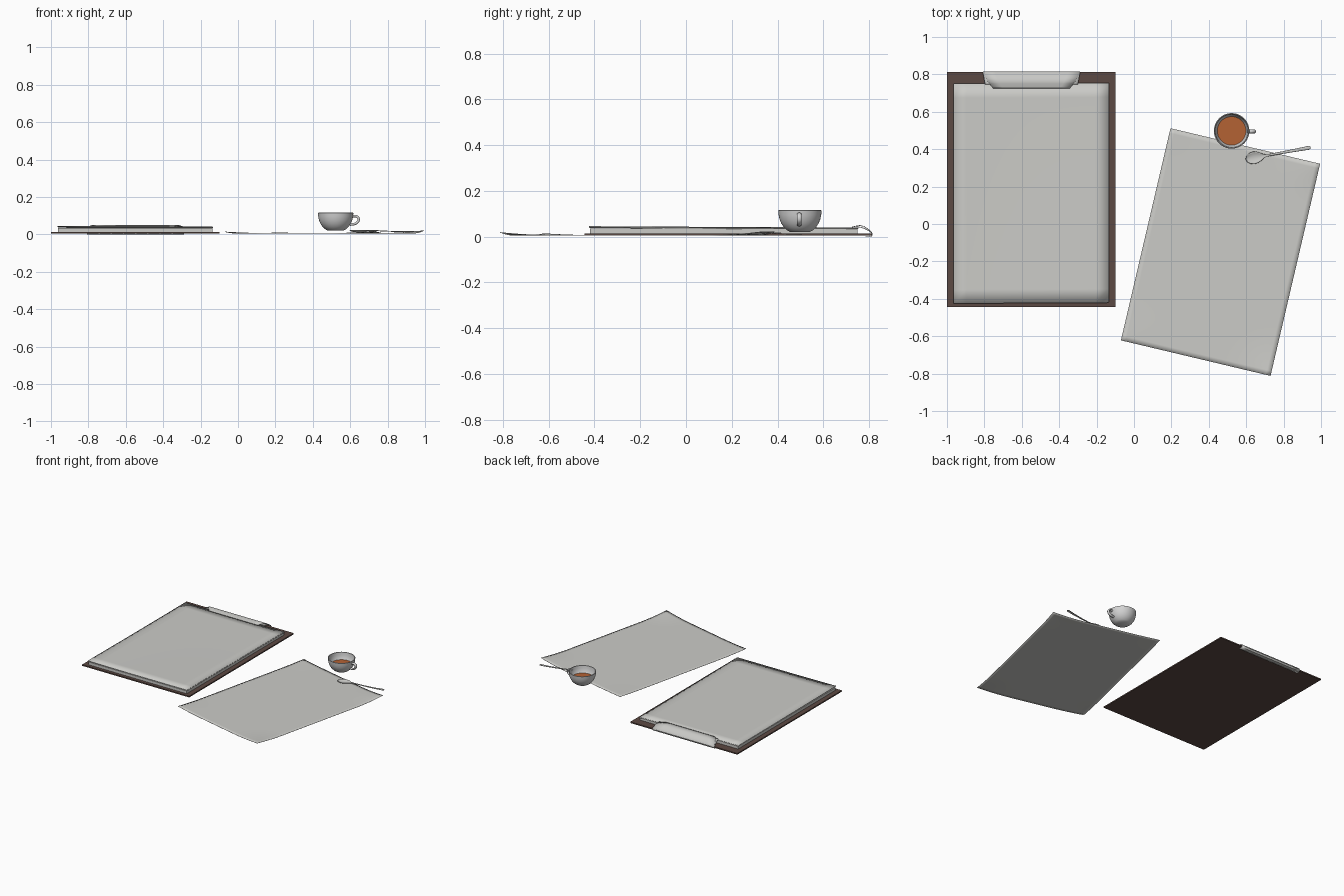
import bpy, bmesh, math
from mathutils import Vector

if "Cube" in bpy.data.objects:
    bpy.data.objects.remove(bpy.data.objects["Cube"])


def material(name, rgb):
    m = bpy.data.materials.new(name)
    m.diffuse_color = (*rgb, 1)
    m.use_nodes = True
    m.node_tree.nodes["Principled BSDF"].inputs["Base Color"].default_value = m.diffuse_color
    return m


PAPER = material("paper grey", (0.60, 0.60, 0.575))
METAL = material("metal grey", (0.58, 0.58, 0.56))
CHINA = material("china white", (0.66, 0.66, 0.66))
BOARD = material("dark brown board", (0.107, 0.067, 0.056))
COFFEE = material("coffee brown", (0.456, 0.122, 0.034))


def finish(name, bm, mat, thick=0, offset=0, smooth=True):
    me = bpy.data.meshes.new(name)
    bm.to_mesh(me)
    bm.free()
    ob = bpy.data.objects.new(name, me)
    bpy.context.collection.objects.link(ob)
    me.materials.append(mat)
    if thick:
        s = ob.modifiers.new("thickness", "SOLIDIFY")
        s.thickness, s.offset = thick, offset
    if smooth:
        bpy.ops.object.select_all(action="DESELECT")
        ob.select_set(True)
        bpy.context.view_layer.objects.active = ob
        bpy.ops.object.shade_smooth_by_angle(angle=math.radians(40))
    return ob


def box(name, lo, hi, mat):
    bm = bmesh.new()
    bmesh.ops.create_cube(bm, size=1)
    for v in bm.verts:
        v.co = [l + (c + 0.5) * (h - l) for c, l, h in zip(v.co, lo, hi)]
    return finish(name, bm, mat, smooth=False)


def surface(name, nu, nv, fn, mat, thick=0, offset=0, wrap=False):
    """Grid of quads over fn(u, v), u and v from 0 to 1."""
    bm = bmesh.new()
    cols = nu if wrap else nu + 1
    g = [[bm.verts.new(fn(i / nu, j / nv)) for i in range(cols)] for j in range(nv + 1)]
    for j in range(nv):
        for i in range(nu):
            k = (i + 1) % cols
            bm.faces.new((g[j][i], g[j][k], g[j + 1][k], g[j + 1][i]))
    bmesh.ops.remove_doubles(bm, verts=bm.verts, dist=1e-6)
    return finish(name, bm, mat, thick, offset)


def table(rows, t):
    """Linear interpolation through evenly numbered rows."""
    x = t * (len(rows) - 1)
    i = min(int(x), len(rows) - 2)
    return [a + (b - a) * (x - i) for a, b in zip(rows[i], rows[i + 1])]


# clipboard and stacked paper
box("clipboard", (-1, -0.444, 0.005), (-0.1, 0.812, 0.014), BOARD)
box("paper_stack", (-0.963, -0.42, 0.014), (-0.137, 0.75, 0.035), PAPER)


def top_sheet(u, v):
    z = 0.037 + 0.005 * (1 - v) ** 1.5 + 0.003 * (1 - u) ** 4
    return (-0.965 + 0.828 * u, -0.425 + 1.173 * v + 0.004 * u, z)


surface("top_sheet", 12, 16, top_sheet, PAPER, 0.002)
surface("second_sheet", 12, 16, lambda u, v: Vector(top_sheet(u, v)) + Vector((0.003, 0.003, -0.003)),
        PAPER, 0.002)

# clip: curved plate hooked round the back edge of the board (y, z, half width)
CLIP = [(0.785, 0.002, 0.26), (0.811, 0.002, 0.26), (0.815, 0.012, 0.26), (0.808, 0.023, 0.258),
        (0.795, 0.034, 0.252), (0.778, 0.045, 0.243), (0.76, 0.049, 0.232),
        (0.742, 0.046, 0.218), (0.726, 0.042, 0.205)]


def clip(u, v):
    y, z, w = table(CLIP, v)
    return (-0.548 + w * (2 * u - 1), y, z)


surface("clip_jaw", 8, 16, clip, METAL, 0.003)

# side flaps of the clip, slightly lower than the jaw
for name, side in (("left", -1), ("right", 1)):
    surface(f"clip_flap_{name}", 2, 8,
            lambda u, v: (-0.548 + side * (0.19 + (0.058 + 0.012 * v) * u), 0.745 + 0.066 * v,
                          0.043 - 0.026 * v ** 2), METAL, 0.003)


# loose sheet with curled corners
A, B, D = Vector((-0.07, -0.622, 0)), Vector((0.73, -0.812, 0)), Vector((0.195, 0.512, 0))


def loose_sheet(u, v):
    p = A + (B - A) * u + (D - A) * v
    z = 0.006
    for cu, cv, h in ((0, 0, 0.008), (1, 0, 0.013), (1, 1, 0.015), (0, 1, 0.004)):
        d = math.hypot((u - cu) * 0.82, (v - cv) * 1.165)
        z += h * max(0, 1 - d / 0.25) ** 2
    p.z = z
    return p


surface("loose_sheet", 32, 44, loose_sheet, PAPER, 0.0015)

# cup: outer wall, rim and inner wall turned about its axis (radius, z)
CX, CY = 0.522, 0.498
CUP = [(0, 0.02), (0.042, 0.02), (0.056, 0.028), (0.07, 0.041), (0.081, 0.057), (0.089, 0.076),
       (0.093, 0.095), (0.095, 0.114), (0.092, 0.116), (0.089, 0.114), (0.087, 0.095),
       (0.083, 0.077), (0.075, 0.06), (0.064, 0.045), (0.05, 0.034), (0.03, 0.028), (0, 0.026)]


def cup(u, v):
    r, z = table(CUP, v)
    a = 2 * math.pi * u
    return (CX + r * math.cos(a), CY + r * math.sin(a), z)


surface("cup", 40, len(CUP) - 1, cup, CHINA, wrap=True)

# coffee surface
bm = bmesh.new()
bmesh.ops.create_circle(bm, cap_ends=True, segments=40, radius=0.0765)
bmesh.ops.translate(bm, verts=bm.verts, vec=(CX, CY, 0.063))
finish("coffee", bm, COFFEE)

# cup handle: flattened tube along a loop
cu = bpy.data.curves.new("cup_handle", "CURVE")
cu.dimensions = "3D"
cu.bevel_depth, cu.bevel_resolution, cu.resolution_u = 0.007, 3, 8
cu.use_fill_caps = True
sp = cu.splines.new("BEZIER")
pts = [(0.608, 0.094), (0.632, 0.097), (0.645, 0.08), (0.632, 0.06), (0.598, 0.052)]
sp.bezier_points.add(len(pts) - 1)
for bp, (x, z) in zip(sp.bezier_points, pts):
    bp.co = (x, 0, z)
    bp.handle_left_type = bp.handle_right_type = "AUTO"
handle = bpy.data.objects.new("cup_handle", cu)
handle.location.y = CY - 0.003
handle.scale.y = 1.5
cu.materials.append(CHINA)
bpy.context.collection.objects.link(handle)

# spoon: (distance from tip, half width, rim height, bowl depth)
SPOON = [(0, 0.004, 0.022, 0), (0.008, 0.019, 0.022, 0.005), (0.022, 0.028, 0.022, 0.008),
         (0.042, 0.033, 0.022, 0.009), (0.062, 0.03, 0.022, 0.008), (0.082, 0.021, 0.022, 0.005),
         (0.1, 0.009, 0.021, 0.001), (0.13, 0.005, 0.02, -0.002), (0.2, 0.006, 0.016, -0.002),
         (0.28, 0.008, 0.014, -0.002), (0.34, 0.01, 0.015, -0.002), (0.351, 0.005, 0.015, -0.001)]
AXIS = Vector((0.345, 0.063, 0)).normalized()
SIDE = Vector((-AXIS.y, AXIS.x, 0))


def spoon(u, v):
    s, w, z, depth = table(SPOON, v)
    t = 2 * u - 1
    p = Vector((0.598, 0.346, 0)) + AXIS * s + SIDE * (w * t)
    p.z = z - depth * (1 - t * t)
    return p


surface("spoon", 8, 33, spoon, METAL, 0.003)

# make thin shells face up consistently
for ob in bpy.context.scene.objects:
    if ob.type == "MESH":
        bm = bmesh.new()
        bm.from_mesh(ob.data)
        bmesh.ops.recalc_face_normals(bm, faces=bm.faces)
        bm.to_mesh(ob.data)
        bm.free()
